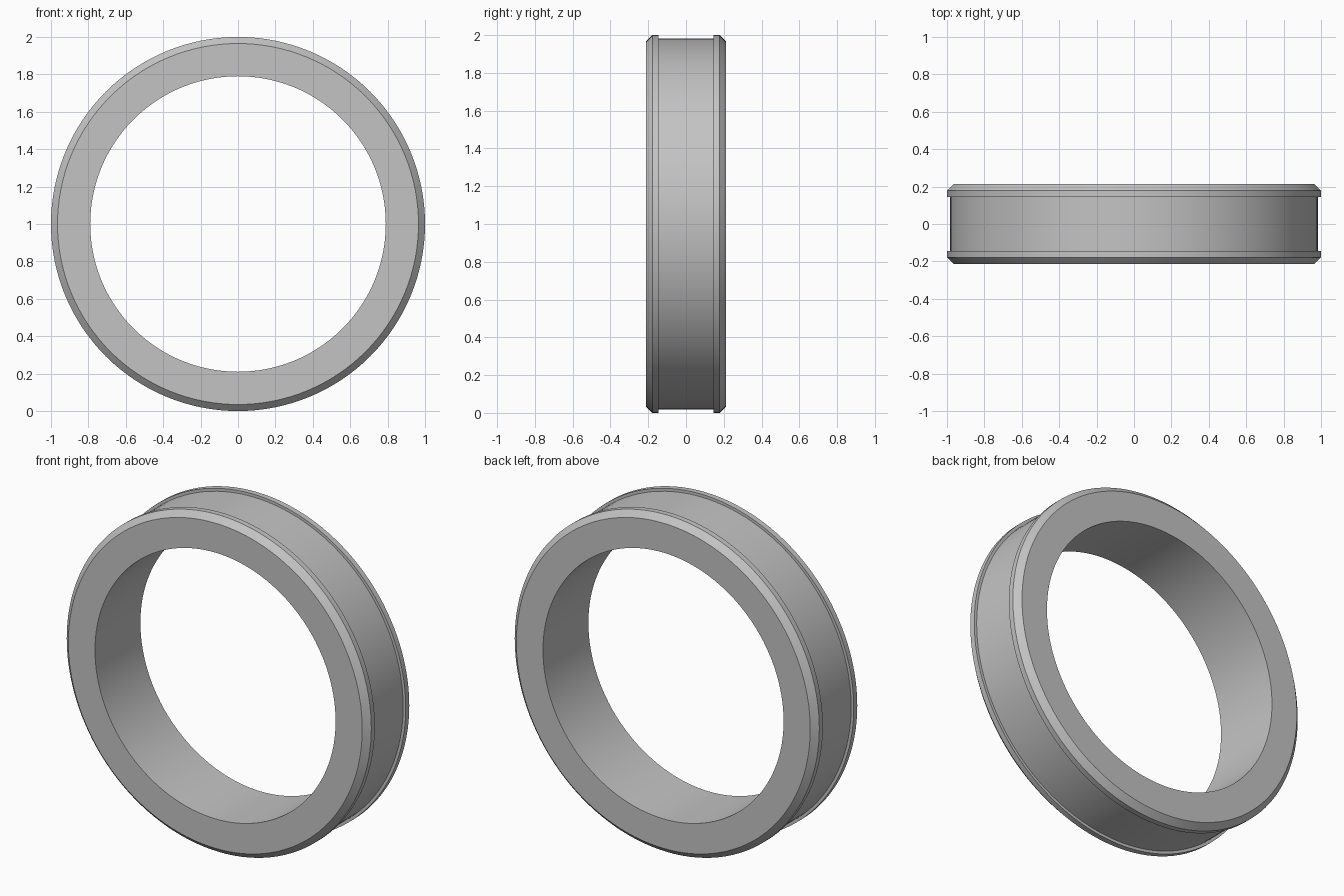
import bpy
import math

cube = bpy.data.objects.get("Cube")
if cube:
    bpy.data.objects.remove(cube, do_unlink=True)

# Plain grey for the whole ring
grey = bpy.data.materials.new("plain grey")
grey.use_nodes = True
colour = (0.55, 0.55, 0.55, 1)
grey.diffuse_color = colour
grey.node_tree.nodes["Principled BSDF"].inputs["Base Color"].default_value = colour

# Half of the cross-section as (radius, depth), mirrored front to back
SEGMENTS = 128
half = [(0.79, 0.213), (0.965, 0.213), (1.0, 0.178), (1.0, 0.145), (0.983, 0.145)]
profile = half + [(r, -y) for r, y in reversed(half)]
count = len(profile)

# Spin the section around the front-to-back axis
verts, faces = [], []
for i in range(SEGMENTS):
    angle = 2 * math.pi * i / SEGMENTS
    verts += [(r * math.cos(angle), y, 1 + r * math.sin(angle)) for r, y in profile]
    here, after = i * count, (i + 1) % SEGMENTS * count
    for j in range(count):
        k = (j + 1) % count
        faces.append((here + j, here + k, after + k, after + j))

mesh = bpy.data.meshes.new("grooved_ring")
mesh.from_pydata(verts, [], faces)
mesh.materials.append(grey)
ring = bpy.data.objects.new("grooved_ring", mesh)
bpy.context.collection.objects.link(ring)

# Outward faces and smooth shading with sharp section corners
bpy.ops.object.select_all(action="DESELECT")
ring.select_set(True)
bpy.context.view_layer.objects.active = ring
bpy.ops.object.mode_set(mode="EDIT")
bpy.ops.mesh.select_all(action="SELECT")
bpy.ops.mesh.normals_make_consistent(inside=False)
bpy.ops.object.mode_set(mode="OBJECT")
bpy.ops.object.shade_smooth_by_angle(angle=math.radians(30))
